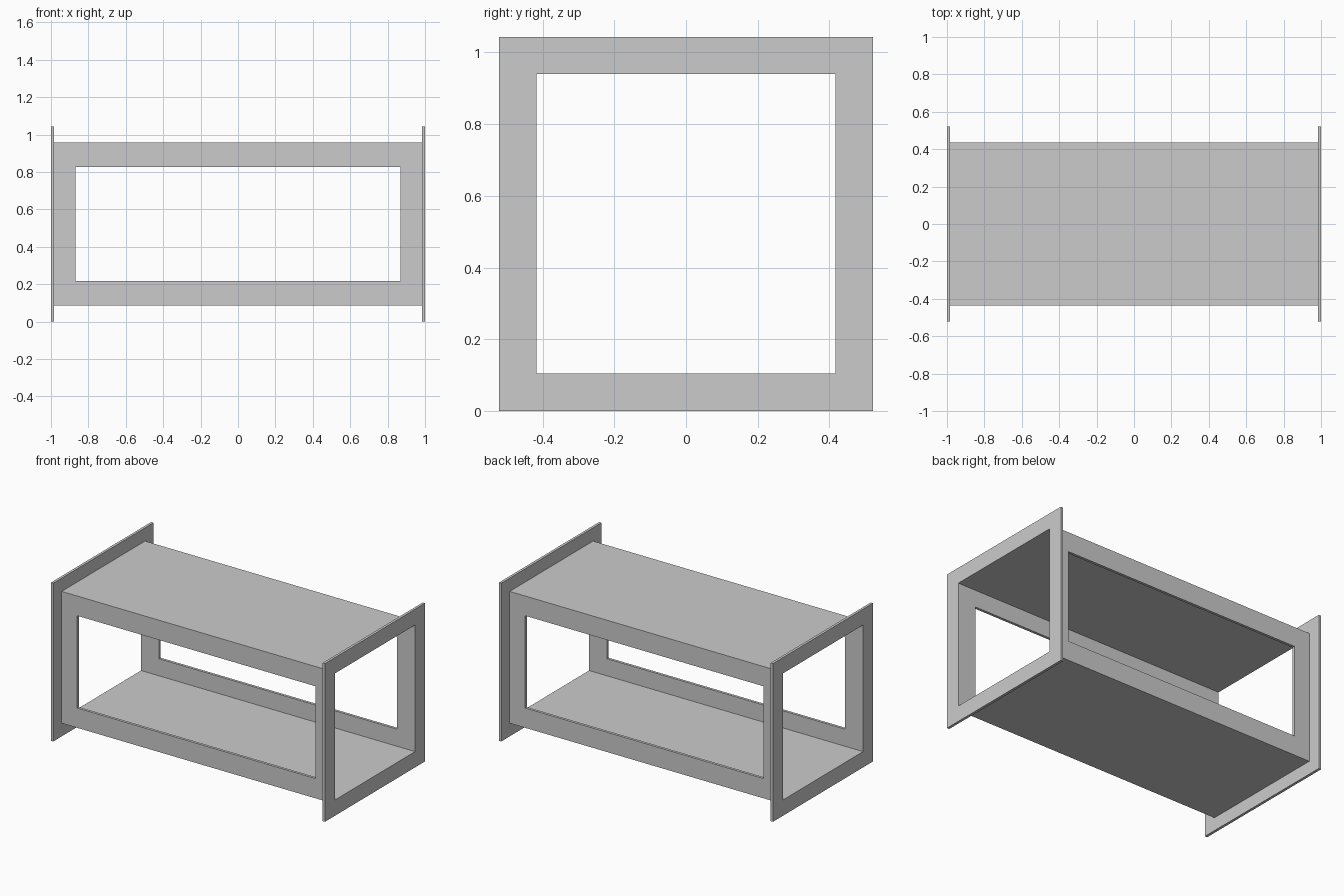
import bpy
import bmesh

cube = bpy.data.objects.get("Cube")
if cube:
    bpy.data.objects.remove(cube, do_unlink=True)

# Proportions: everything is a multiple of the sheet thickness
T = 2 / 115
FLANGE = 30 * T          # half size of the end frames
BODY = 25 * T            # half size of the duct
BORE = 24 * T            # half size of the opening
MID_Z = FLANGE

grey = bpy.data.materials.new("light_grey")
grey.use_nodes = True
colour = (0.6, 0.6, 0.6, 1)
grey.diffuse_color = colour
grey.node_tree.nodes["Principled BSDF"].inputs["Base Color"].default_value = colour


def make_object(name, bm):
    bmesh.ops.recalc_face_normals(bm, faces=bm.faces)
    mesh = bpy.data.meshes.new(name)
    bm.to_mesh(mesh)
    bm.free()
    mesh.materials.append(grey)
    obj = bpy.data.objects.new(name, mesh)
    bpy.context.collection.objects.link(obj)
    return obj


def square_tube(name, outer, inner, x0, x1):
    """Square ring in the YZ plane, running from x0 to x1."""
    bm = bmesh.new()
    corners = [(-1, -1), (1, -1), (1, 1), (-1, 1)]
    rings = [[bm.verts.new((x, y * r, MID_Z + z * r)) for y, z in corners]
             for x, r in ((x0, outer), (x1, outer), (x1, inner), (x0, inner))]
    for i, ring in enumerate(rings):
        after = rings[(i + 1) % 4]
        for j in range(4):
            k = (j + 1) % 4
            bm.faces.new((ring[j], ring[k], after[k], after[j]))
    return make_object(name, bm)


# Duct body
end = 1 - T
body = square_tube("duct_body", BODY, BORE, -end, end)

# Window openings through the front and back walls
bm = bmesh.new()
bmesh.ops.create_cube(bm, size=2)
bmesh.ops.scale(bm, vec=(50 * T, FLANGE, 17.5 * T), verts=bm.verts)
bmesh.ops.translate(bm, vec=(0, 0, MID_Z), verts=bm.verts)
cutter = make_object("window_cutter", bm)
cutter.hide_render = True
cutter.hide_set(True)
cut = body.modifiers.new("windows", "BOOLEAN")
cut.operation = "DIFFERENCE"
cut.solver = "EXACT"
cut.object = cutter

# Apply the cut and discard the helper
bpy.context.view_layer.update()
graph = bpy.context.evaluated_depsgraph_get()
cut_mesh = bpy.data.meshes.new_from_object(body.evaluated_get(graph))
body.modifiers.clear()
body.data = cut_mesh
bpy.data.objects.remove(cutter, do_unlink=True)

# End flanges
for name, side in (("left_flange", 1), ("right_flange", -1)):
    square_tube(name, FLANGE, BORE, side * end, side)
